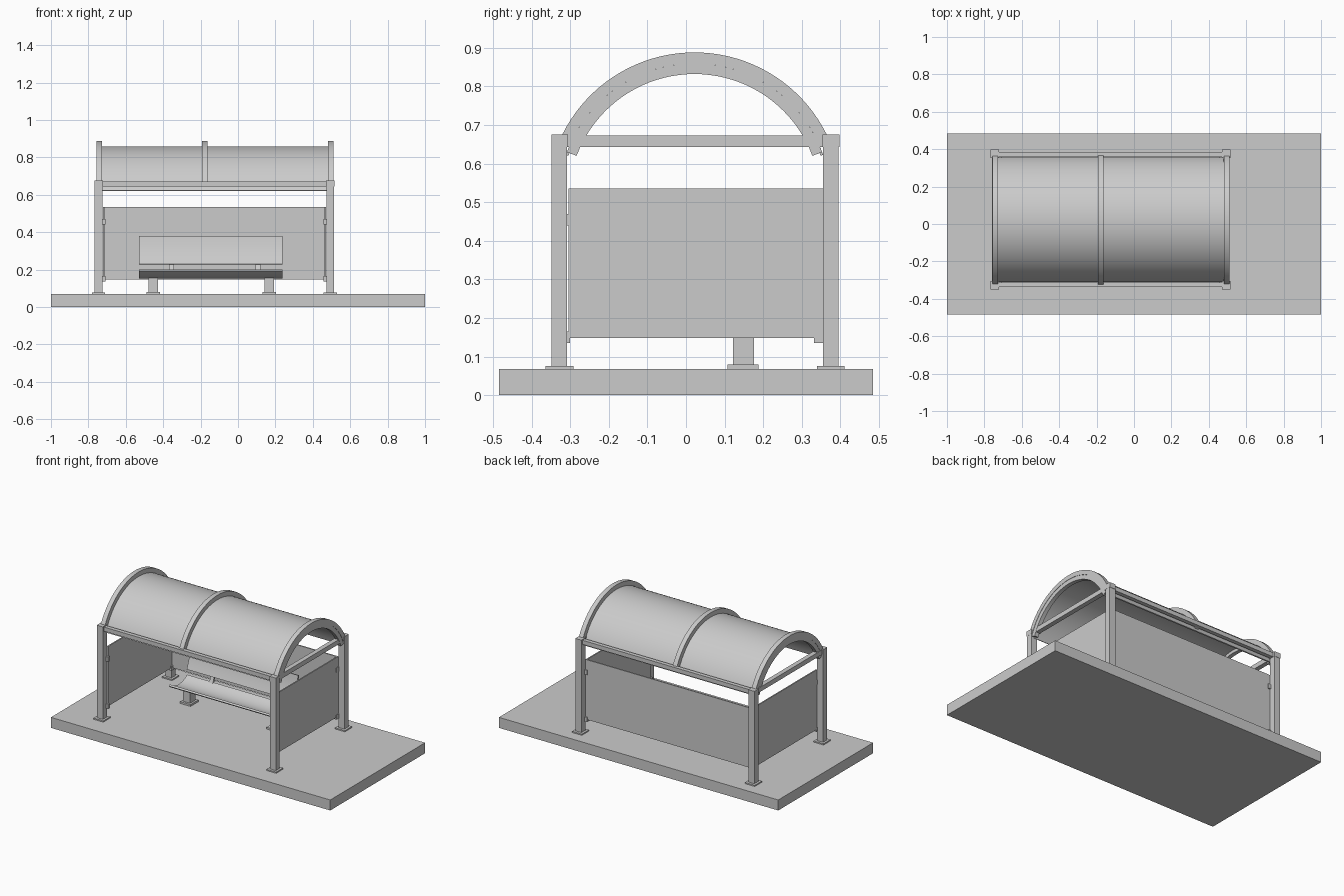
import bpy
import bmesh
import math

if "Cube" in bpy.data.objects:
    bpy.data.objects.remove(bpy.data.objects["Cube"])


def box(name, x0, x1, y0, y1, z0, z1):
    bm = bmesh.new()
    bmesh.ops.create_cube(bm, size=1)
    for v in bm.verts:
        v.co.x = (x0 + x1) / 2 + v.co.x * (x1 - x0)
        v.co.y = (y0 + y1) / 2 + v.co.y * (y1 - y0)
        v.co.z = (z0 + z1) / 2 + v.co.z * (z1 - z0)
    return finish(name, bm)


def finish(name, bm, smooth=False):
    bmesh.ops.recalc_face_normals(bm, faces=bm.faces)
    mesh = bpy.data.meshes.new(name)
    bm.to_mesh(mesh)
    bm.free()
    ob = bpy.data.objects.new(name, mesh)
    bpy.context.collection.objects.link(ob)
    if smooth:
        bpy.ops.object.select_all(action='DESELECT')
        bpy.context.view_layer.objects.active = ob
        ob.select_set(True)
        bpy.ops.object.shade_smooth_by_angle(angle=math.radians(30))
    return ob


def sheet(name, x0, x1, outer, inner):
    """Solid strip between two matching (y, z) lines, extruded along x."""
    bm = bmesh.new()
    n = len(outer)
    rings = [[bm.verts.new((x, y, z)) for x, (y, z) in
              ((x0, o), (x1, o), (x1, i), (x0, i))] for o, i in zip(outer, inner)]
    for a, b in zip(rings, rings[1:]):
        for k in range(4):
            bm.faces.new((a[k], a[(k + 1) % 4], b[(k + 1) % 4], b[k]))
    bm.faces.new(rings[0])
    bm.faces.new(rings[n - 1])
    return finish(name, bm, True)


def arc(cy, cz, r, a0, a1, n=40):
    angles = [math.radians(a0 + (a1 - a0) * i / n) for i in range(n + 1)]
    return [(cy + r * math.cos(a), cz + r * math.sin(a)) for a in angles]


def vault(name, x0, x1, r_out, r_in, end):
    sheet(name, x0, x1, arc(0.022, 0.506, r_out, end, 180 - end),
          arc(0.022, 0.506, r_in, end, 180 - end))


# Ground slab
box("base_slab", -1, 1, -0.485, 0.485, 0, 0.068)

# Posts with foot plates, caps and glazing clips
XL, XR, YF, YB = -0.745, 0.493, -0.328, 0.375
for xn, x, sx in (("left", XL, 1), ("right", XR, -1)):
    for yn, y, sy in (("front", YF, 1), ("back", YB, -1)):
        tag = f"{yn}_{xn}"
        box(tag + "_post", x - .021, x + .021, y - .02, y + .02, .068, .672)
        box(tag + "_foot", x - .035, x + .035, y - .036, y + .036, .068, .076)
        box(tag + "_cap", x - .022, x + .022, y - .021, y + .022, .643, .675)
        for level, z in (("lower", .15), ("upper", .455)):
            xs = sorted((x + sx * .019, x + sx * .037))
            depth = .028 if yn == "front" else .044
            ys = sorted((y + sy * .012, y + sy * depth))
            box(f"{tag}_{level}_clip", *xs, *ys, z - .015, z + .015)
    # Cross beam and side panel
    box(xn + "_cross_beam", x - .015, x + .015, YF, YB, .643, .673)
    xs = sorted((x + sx * .022, x + sx * .030))
    box(xn + "_side_panel", *xs, -.305, .355, .148, .535)

# Long rails and rear panel
for yn, y in (("front", YF + .003), ("back", YB - .003)):
    box(yn + "_rail", XL, XR, y - .013, y + .013, .643, .67)
box("back_panel", -.722, .47, .347, .355, .148, .535)

# Barrel roof and its ribs
vault("roof_sheet", -.745, .493, .353, .346, 19.3)
for tag, x in (("left", -.742), ("middle", -.178), ("right", .496)):
    vault(tag + "_outer_rib", x - .015, x + .015, .382, .353, 23)
    if tag != "middle":
        vault(tag + "_inner_rib", x - .013, x + .013, .353, .326, 20.5)

# Bench: dished seat and leaning backrest
seat = arc(.15, .305, .14, 228, 308, 16)
sheet("bench_seat", -.53, .237, seat, arc(.15, .305, .152, 228, 308, 16))
back = arc(.08, .38, .20, -42, 0, 12)
back = [(.232 + .043 * t + .006 * math.sin(math.pi * t), .23 + .15 * t)
        for t in [i / 12 for i in range(13)]]
sheet("bench_backrest", -.53, .237, back, [(y + .011, z - .003) for y, z in back])

# Bench legs, foot plates and backrest brackets
for tag, x in (("left", -.453), ("right", .167)):
    box(f"bench_{tag}_leg", x - .025, x + .025, .122, .176, .068, .162)
    box(f"bench_{tag}_foot", x - .037, x + .037, .108, .188, .068, .08)
for tag, x in (("left", -.355), ("right", .107)):
    line = [(.18, .157), (.222, .178), (.238, .205), (.246, .24), (.262, .29)]
    sheet(f"bench_{tag}_bracket", x - .013, x + .013, line,
          [(y + .01, z - .006) for y, z in line])
